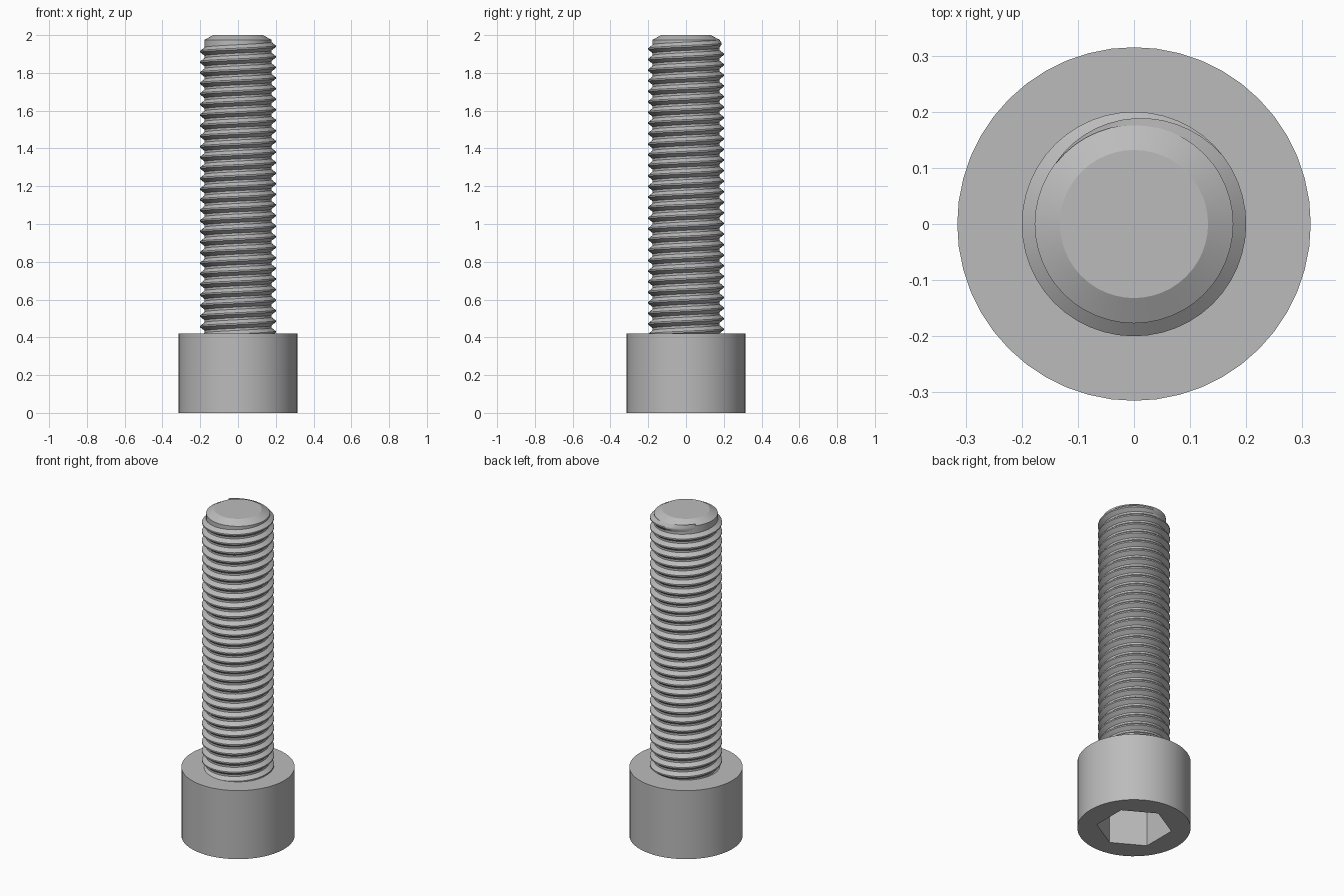
import bpy, bmesh
from math import sin, cos, pi, radians

old = bpy.data.objects.get("Cube")
if old:
    bpy.data.objects.remove(old, do_unlink=True)

SEG = 48
HEAD_R, HEAD_H = 0.315, 0.42
ROOT_R, CREST_R = 0.177, 0.2
PITCH = 0.056
HEX_R, HEX_DEPTH = 0.21, 0.25

steel = bpy.data.materials.new("steel grey")
steel.use_nodes = True
steel.diffuse_color = (0.5, 0.5, 0.5, 1)
steel.node_tree.nodes["Principled BSDF"].inputs["Base Color"].default_value = (0.5, 0.5, 0.5, 1)


def finish(bm, name):
    """Turn a bmesh into a smooth-shaded steel object."""
    bmesh.ops.recalc_face_normals(bm, faces=bm.faces)
    mesh = bpy.data.meshes.new(name)
    bm.to_mesh(mesh)
    bm.free()
    mesh.materials.append(steel)
    obj = bpy.data.objects.new(name, mesh)
    bpy.context.collection.objects.link(obj)
    bpy.ops.object.select_all(action='DESELECT')
    obj.select_set(True)
    bpy.context.view_layer.objects.active = obj
    bpy.ops.object.shade_smooth_by_angle(angle=radians(25))
    return obj


def circle(r):
    return lambda a: r


def hexagon(r):
    """Radius of a hexagon outline with corners on the y axis."""
    return lambda a: r * cos(pi / 6) / cos((a - pi / 2) % (pi / 3) - pi / 6)


def stack(name, rings):
    """Skin a stack of (outline, height) rings and cap both ends."""
    bm = bmesh.new()
    loops = []
    for outline, z in rings:
        angles = [2 * pi * i / SEG for i in range(SEG)]
        loops.append([bm.verts.new((outline(a) * cos(a), outline(a) * sin(a), z)) for a in angles])
    for lo, hi in zip(loops, loops[1:]):
        for i in range(SEG):
            j = (i + 1) % SEG
            bm.faces.new((lo[i], lo[j], hi[j], hi[i]))
    bm.faces.new(loops[0][::-1])
    bm.faces.new(loops[-1])
    return finish(bm, name)


# Head with the hexagonal socket sunk in its underside
stack("socket_head", [
    (hexagon(HEX_R), HEX_DEPTH), (hexagon(HEX_R), 0),
    (circle(HEAD_R), 0), (circle(HEAD_R), HEAD_H)])

# Shank core with chamfered tip
stack("shank", [
    (circle(ROOT_R), HEAD_H - 0.02), (circle(ROOT_R), 1.975), (circle(0.132), 2)])

# Right-handed thread ridge, fading into the core at the tip
bm = bmesh.new()
end_angle = radians(142)
fade = radians(105)
end_z = 1.963
turns = 28
steps = turns * SEG
half_base, half_crest = 0.023, 0.004
prev = None
for k in range(steps + 1):
    back = 2 * pi * (steps - k) / SEG
    a = end_angle - back
    z = end_z - PITCH * back / (2 * pi)
    grow = min(1, back / fade)
    r = ROOT_R + (CREST_R - ROOT_R) * grow
    inner = ROOT_R - 0.001
    profile = [(inner, -half_base), (r, -half_crest), (r, half_crest), (inner, half_base)]
    row = [bm.verts.new((pr * cos(a), pr * sin(a), z + dz)) for pr, dz in profile]
    if prev:
        for i in range(3):
            bm.faces.new((prev[i], row[i], row[i + 1], prev[i + 1]))
    else:
        bm.faces.new(row)
    prev = row
bm.faces.new(prev)
finish(bm, "thread")
